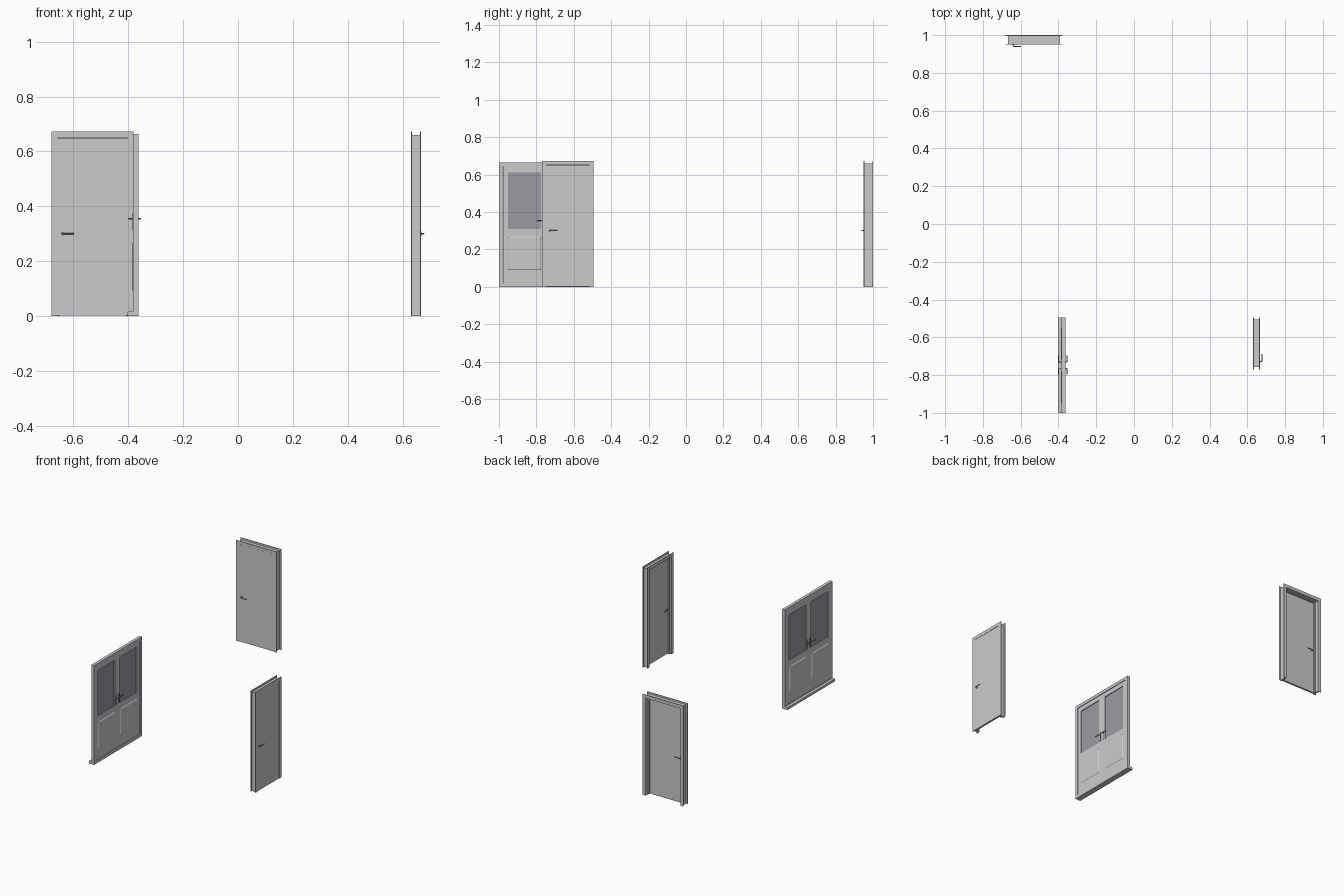
import bpy, bmesh, math
from mathutils import Matrix, Vector

if "Cube" in bpy.data.objects:
    bpy.data.objects.remove(bpy.data.objects["Cube"])


def material(name, rgb):
    m = bpy.data.materials.new(name)
    m.diffuse_color = (*rgb, 1)
    m.use_nodes = True
    m.node_tree.nodes["Principled BSDF"].inputs["Base Color"].default_value = m.diffuse_color
    return m


GLASS = material("dark_glass", (0.33, 0.33, 0.37))
METAL = material("dark_metal", (0.3, 0.3, 0.31))

# Local frame of each door: u = width, v = depth away from the face, z = up
PLACE = Matrix()


def finish(name, bm, mat=None):
    bmesh.ops.recalc_face_normals(bm, faces=bm.faces)
    bm.transform(PLACE)
    me = bpy.data.meshes.new(name)
    bm.to_mesh(me)
    bm.free()
    ob = bpy.data.objects.new(name, me)
    bpy.context.collection.objects.link(ob)
    if mat:
        me.materials.append(mat)
    return ob


def add_box(bm, u0, u1, v0, v1, z0, z1):
    size = Vector((u1 - u0, v1 - v0, z1 - z0))
    mid = Vector((u0 + u1, v0 + v1, z0 + z1)) / 2
    bmesh.ops.create_cube(bm, size=1, matrix=Matrix.Translation(mid) @ Matrix.Diagonal((*size, 1)))


def box(name, *dims, mat=None):
    bm = bmesh.new()
    add_box(bm, *dims)
    return finish(name, bm, mat)


def portal(name, u0, u1, top, w, v0, v1):
    """Upside-down U profile of width w, extruded through the depth."""
    pts = [(u0, 0), (u0, top), (u1, top), (u1, 0), (u1 - w, 0),
           (u1 - w, top - w), (u0 + w, top - w), (u0 + w, 0)]
    bm = bmesh.new()
    face = bm.faces.new([bm.verts.new((u, v0, z)) for u, z in pts])
    ext = bmesh.ops.extrude_face_region(bm, geom=[face], use_keep_orig=True)
    bmesh.ops.translate(bm, vec=(0, v1 - v0, 0),
                        verts=[g for g in ext["geom"] if isinstance(g, bmesh.types.BMVert)])
    return finish(name, bm)


def raised_panel(name, u0, u1, z0, z1, v0, v1, inset):
    """Shallow bevelled field standing proud of the leaf."""
    bm = bmesh.new()
    rings = []
    for v, i in ((v0, 0), (v1, inset)):
        rings.append([bm.verts.new((u, v, z)) for u, z in
                      ((u0 + i, z0 + i), (u1 - i, z0 + i), (u1 - i, z1 - i), (u0 + i, z1 - i))])
    a, b = rings
    bm.faces.new(a)
    bm.faces.new(b)
    for k in range(4):
        n = (k + 1) % 4
        bm.faces.new((a[k], a[n], b[n], b[k]))
    return finish(name, bm)


def lever(name, u, z, v, out, length, reach=0.011, rose=True):
    """Round neck and bent lever, with an optional round rose."""
    cu = bpy.data.curves.new(name, 'CURVE')
    cu.dimensions = '3D'
    cu.bevel_depth = 0.0024
    cu.bevel_resolution = 2
    cu.use_fill_caps = True
    sp = cu.splines.new('POLY')
    bend = math.copysign(0.003, length)
    path = [(u, v), (u, v + out * (reach - 0.003)), (u + bend, v + out * reach),
            (u + length, v + out * reach)]
    sp.points.add(len(path) - 1)
    for p, (pu, pv) in zip(sp.points, path):
        p.co = (pu, pv, z, 1)
    tmp = bpy.data.objects.new(name + "_path", cu)
    bpy.context.collection.objects.link(tmp)
    me = bpy.data.meshes.new_from_object(tmp.evaluated_get(bpy.context.evaluated_depsgraph_get()))
    bpy.data.objects.remove(tmp)
    bm = bmesh.new()
    bm.from_mesh(me)
    if rose:
        bmesh.ops.create_cone(bm, cap_ends=True, segments=20, radius1=0.0075, radius2=0.0075, depth=0.003,
                              matrix=Matrix.Translation((u, v + out * 0.001, z)) @ Matrix.Rotation(math.pi / 2, 4, 'X'))
    ob = finish(name, bm, METAL)
    for p in ob.data.polygons:
        p.use_smooth = len(p.vertices) == 4 and p.area < 1e-3
    bpy.context.view_layer.objects.active = ob
    ob.select_set(True)
    bpy.ops.object.shade_smooth_by_angle(angle=math.radians(35))
    ob.select_set(False)


def interior_door(tag, width, depth):
    # casings on both wall faces, lining and stop between them
    portal(tag + "_front_casing", 0, width, 0.672, 0.022, 0, 0.004)
    portal(tag + "_back_casing", 0, width, 0.672, 0.022, depth - 0.004, depth)
    portal(tag + "_lining", 0.012, width - 0.012, 0.66, 0.010, 0.004, depth - 0.004)
    portal(tag + "_stop", 0.02, width - 0.02, 0.652, 0.009, 0.0145, 0.024)
    # flush leaf
    box(tag + "_leaf", 0.0228, width - 0.0228, 0.001, 0.0142, 0.002, 0.6492)
    # handles on both sides
    lever(tag + "_front_lever", 0.041, 0.3, 0.001, -1, 0.041)
    lever(tag + "_back_lever", 0.041, 0.3, 0.0142, 1, 0.041)


# Back single door, facing the front
PLACE = Matrix.Translation((-0.68, 0.95, 0))
interior_door("wide_door", 0.30, 0.05)

# Right single door, facing right
TURN = Matrix.Rotation(math.pi / 2, 4, 'Z')
PLACE = Matrix.Translation((0.667, -0.77, 0)) @ TURN
interior_door("narrow_door", 0.276, 0.037)

# Glazed double door, facing right
PLACE = Matrix.Translation((-0.363, -1.0, 0)) @ TURN
W, H = 0.505, 0.663
portal("double_frame", 0, W, H, 0.02, 0, 0.02)
box("double_frame_bottom", 0.02, W - 0.02, 0, 0.02, 0, 0.02)
box("double_sill", 0, W, 0.02, 0.039, 0, 0.016)

for side, tag in ((1, "left"), (-1, "right")):
    def span(a, b):
        return (a, b) if side > 0 else (W - b, W - a)

    # leaf: stiles, top rail and solid lower part
    bm = bmesh.new()
    for a, b, z0, z1 in ((0.0205, 0.048, 0.021, 0.6425), (0.225, 0.252, 0.021, 0.6425),
                         (0.048, 0.225, 0.612, 0.6425), (0.048, 0.225, 0.021, 0.308)):
        add_box(bm, *span(a, b), 0.004, 0.0195, z0, z1)
    finish(tag + "_leaf", bm)
    box(tag + "_glass", *span(0.048, 0.225), 0.009, 0.014, 0.308, 0.612, mat=GLASS)
    raised_panel(tag + "_inner_panel", *span(0.048, 0.225), 0.09, 0.268, 0.004, 0.0, 0.006)
    raised_panel(tag + "_outer_panel", *span(0.048, 0.225), 0.09, 0.268, 0.0195, 0.0235, 0.006)
    # handle plates and levers on both faces
    u = 0.2365 if side > 0 else W - 0.2365
    for face, v, out, reach in (("inner", 0.004, -1, 0.0115), ("outer", 0.0195, 1, 0.017)):
        box(f"{tag}_{face}_plate", u - 0.005, u + 0.005, *sorted((v, v + out * 0.0025)),
            0.312, 0.375, mat=METAL)
        lever(f"{tag}_{face}_lever", u, 0.355, v, out, -side * 0.034, reach, rose=False)
